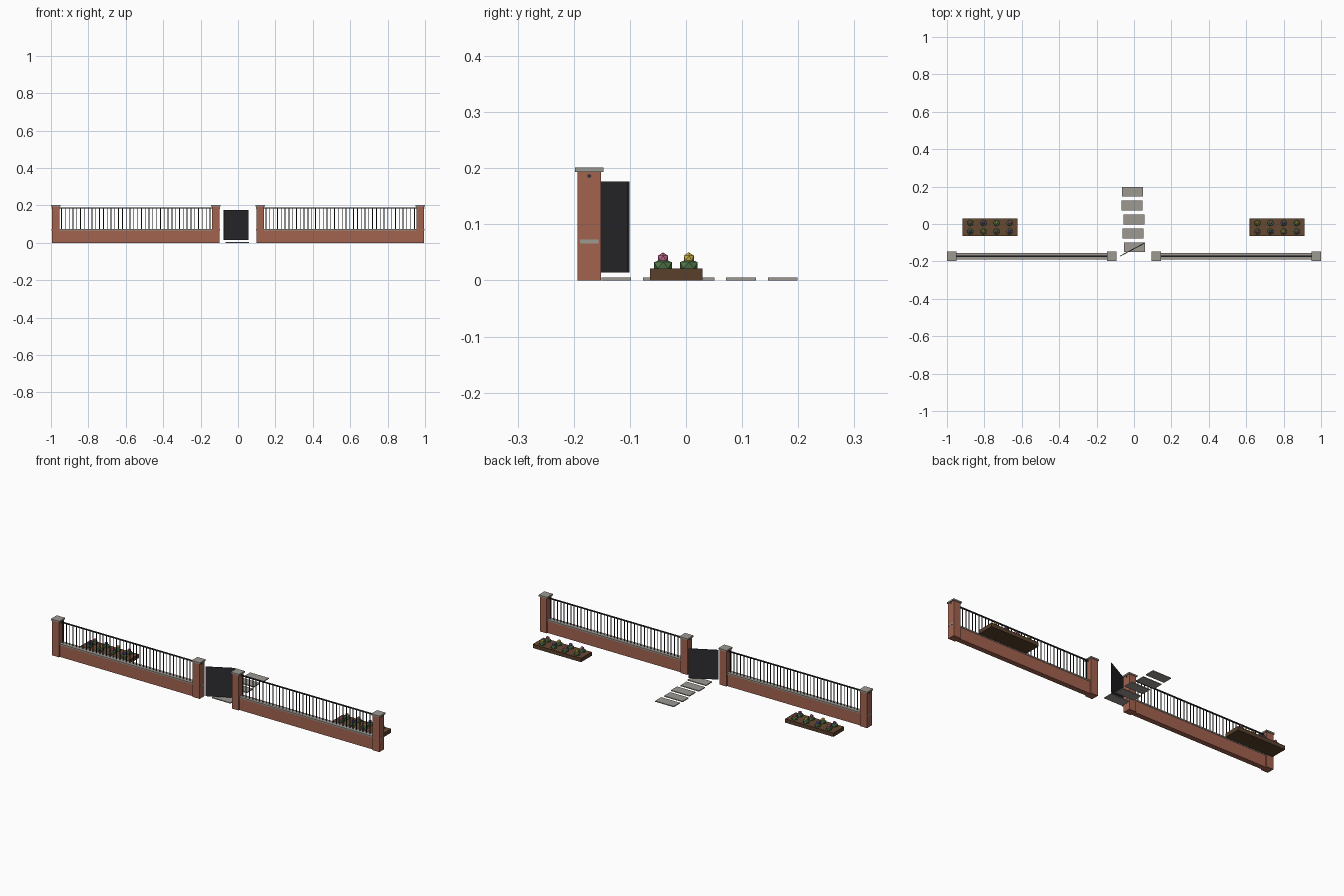
import bpy, bmesh, math, random
from mathutils import Matrix, Vector

if "Cube" in bpy.data.objects:
    bpy.data.objects.remove(bpy.data.objects["Cube"])

random.seed(4)


def mat(name, r, g, b):
    m = bpy.data.materials.new(name)
    m.diffuse_color = (r, g, b, 1)
    m.use_nodes = True
    m.node_tree.nodes["Principled BSDF"].inputs["Base Color"].default_value = m.diffuse_color
    return m


BRICK = mat("red brick", 0.36, 0.125, 0.08)
STONE = mat("grey stone", 0.34, 0.32, 0.29)
IRON = mat("dark iron", 0.026, 0.025, 0.03)
WOOD = mat("planter wood", 0.10, 0.05, 0.025)
SOIL = mat("soil", 0.13, 0.065, 0.032)
LEAF = mat("leaf green", 0.09, 0.20, 0.07)
FLOWERS = [mat("pink flower", 0.55, 0.14, 0.28),
           mat("purple flower", 0.20, 0.09, 0.40),
           mat("yellow flower", 0.65, 0.48, 0.06)]


def finish(name, bm, mats):
    me = bpy.data.meshes.new(name)
    bm.to_mesh(me)
    bm.free()
    for m in mats:
        me.materials.append(m)
    ob = bpy.data.objects.new(name, me)
    bpy.context.collection.objects.link(ob)
    return ob


def add_box(bm, centre, size):
    bmesh.ops.create_cube(bm, size=1, matrix=Matrix.Translation(centre)
                          @ Matrix.Diagonal((*size, 1)))


def box(name, centre, size, m):
    bm = bmesh.new()
    add_box(bm, centre, size)
    return finish(name, bm, [m])


FY = -0.1725                 # fence line
X_IN, X_OUT = 0.119, 0.9745  # pillar centres

for side, s in (("left", -1), ("right", 1)):
    # brick pillars with stone caps
    for place, x in (("inner", X_IN), ("outer", X_OUT)):
        box(f"{side}_{place}_pillar", (s * x, FY, 0.0965), (0.042, 0.042, 0.193), BRICK)
        box(f"{side}_{place}_cap", (s * x, FY, 0.197), (0.051, 0.051, 0.008), STONE)
    mid, span = s * (X_IN + X_OUT) / 2, X_OUT - X_IN
    # low wall and coping, the coping just showing on the pillar faces
    box(f"{side}_low_wall", (mid, FY, 0.033), (span, 0.028, 0.066), BRICK)
    box(f"{side}_coping", (mid, FY, 0.0695), (span + 0.044, 0.033, 0.007), STONE)
    # top rail and railing bars
    box(f"{side}_top_rail", (mid, FY, 0.186), (span + 0.044, 0.006, 0.006), IRON)
    bm = bmesh.new()
    n = 40
    start, end = X_IN + 0.031, X_OUT - 0.031
    for i in range(n):
        x = s * (start + (end - start) * i / (n - 1))
        bmesh.ops.create_cone(bm, cap_ends=True, segments=6, radius1=0.0023,
                              radius2=0.0023, depth=0.114,
                              matrix=Matrix.Translation((x, FY, 0.129)))
    finish(f"{side}_railing_bars", bm, [IRON])

# gate leaf, standing ajar
gate = box("gate_leaf", (0.075, 0, 0.095), (0.15, 0.004, 0.162), IRON)
gate.data.transform(Matrix.Translation((-0.076, FY, 0))
                    @ Matrix.Rotation(math.radians(28), 4, 'Z'))

# stepping stones
for i, x in enumerate((0.003, -0.006, 0.0, -0.01, -0.008)):
    box(f"stepping_stone_{i + 1}", (x, -0.1245 + 0.0742 * i, 0.0025),
        (0.113, 0.053, 0.005), STONE)

# planters: wooden box with soil inset in its top, two rows of flowering bushes
PY = -0.0175
for side, px in (("left", -0.77), ("right", 0.765)):
    bm = bmesh.new()
    add_box(bm, (px, PY, 0.0105), (0.294, 0.093, 0.021))
    bm.faces.ensure_lookup_table()
    top = max(bm.faces, key=lambda f: f.calc_center_median().z)
    bmesh.ops.inset_region(bm, faces=[top], thickness=0.005, depth=-0.002)
    top.material_index = 1
    finish(f"{side}_planter", bm, [WOOD, SOIL])

    leaves, blooms = bmesh.new(), bmesh.new()
    for i in range(4):
        for j, y in enumerate((-0.041, 0.005)):
            x = px + (i - 1.5) * 0.07
            bmesh.ops.create_icosphere(
                leaves, subdivisions=1, radius=0.0185,
                matrix=Matrix.Translation((x, y, 0.027)) @ Matrix.Diagonal((1, 1, 0.65, 1)))
            res = bmesh.ops.create_icosphere(
                blooms, subdivisions=1, radius=0.0105,
                matrix=Matrix.Translation((x, y, 0.0395)))
            colour = (i + 2 * j + (side == "left")) % 3
            for f in {f for v in res["verts"] for f in v.link_faces}:
                f.material_index = colour
    finish(f"{side}_bushes", leaves, [LEAF])
    finish(f"{side}_flowers", blooms, FLOWERS)
